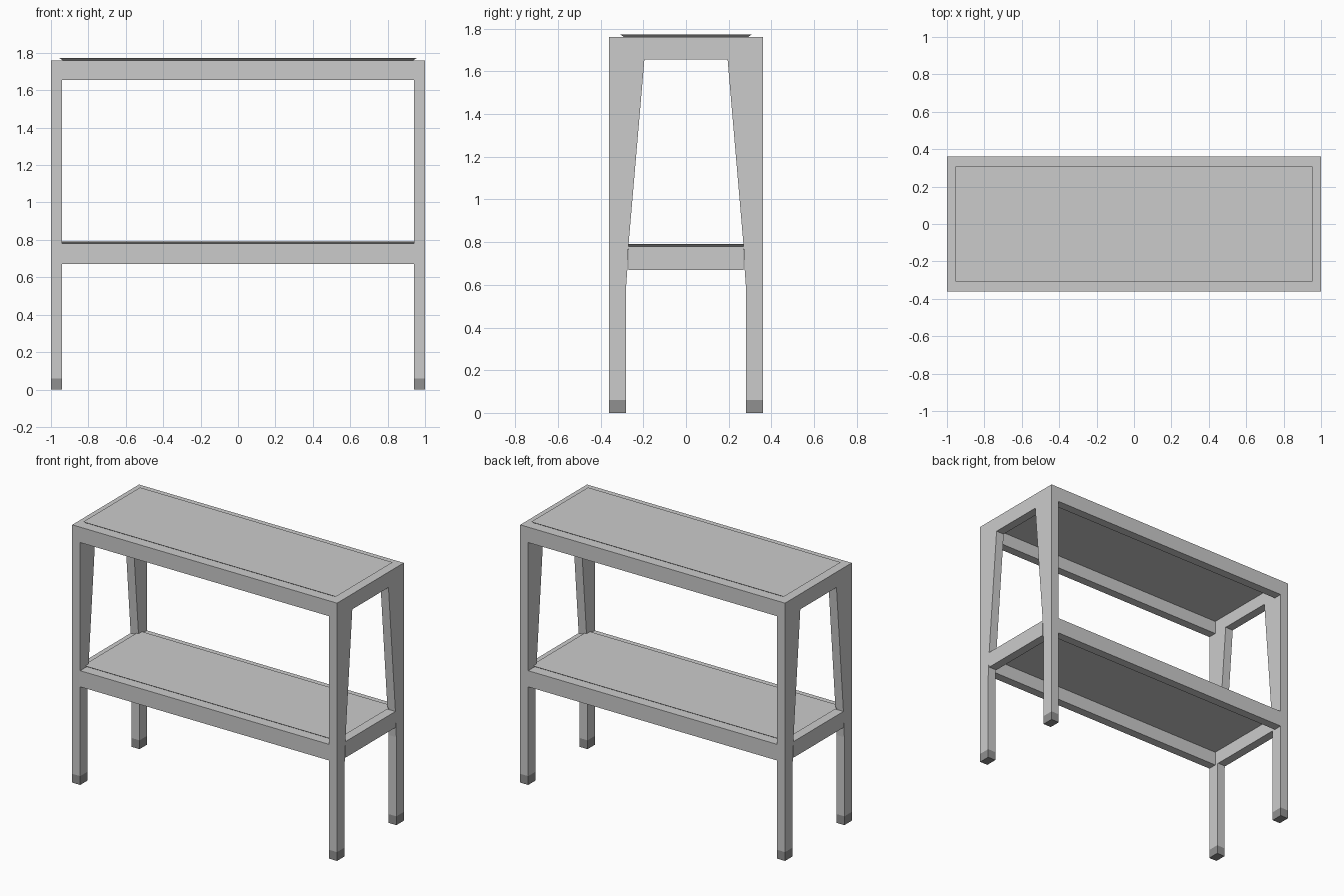
import bpy, bmesh

if "Cube" in bpy.data.objects:
    bpy.data.objects.remove(bpy.data.objects["Cube"])


def material(name, v):
    m = bpy.data.materials.new(name)
    m.diffuse_color = (v, v, v, 1)
    m.use_nodes = True
    m.node_tree.nodes["Principled BSDF"].inputs["Base Color"].default_value = m.diffuse_color
    return m


GREY = material("light grey", 0.6)
DARK = material("dark grey", 0.28)


def finish(name, bm, mat):
    bmesh.ops.recalc_face_normals(bm, faces=bm.faces)
    me = bpy.data.meshes.new(name)
    bm.to_mesh(me)
    bm.free()
    me.materials.append(mat)
    ob = bpy.data.objects.new(name, me)
    bpy.context.collection.objects.link(ob)
    return ob


def box(name, x0, x1, y0, y1, z0, z1, mat=GREY, shrink=0.0):
    """Box between limits; shrink pulls the bottom edges inward."""
    bm = bmesh.new()
    bmesh.ops.create_cube(bm, size=1)
    for v in bm.verts:
        s = shrink if v.co.z < 0 else 0
        v.co = ((x1 - s) if v.co.x > 0 else (x0 + s),
                (y1 - s) if v.co.y > 0 else (y0 + s),
                z1 if v.co.z > 0 else z0)
    return finish(name, bm, mat)


T = 0.06           # frame thickness
FOOT = 0.06        # foot height
SHELVES = {"lower": (0.67, 0.78, 0.27), "upper": (1.655, 1.76, 0.195)}

# Legs: tapered side profile, and feet
profile = [(0.36, FOOT), (0.36, 1.76), (0.195, 1.76), (0.195, 1.655),
           (0.27, 0.78), (0.275, 0.67), (0.28, 0.6), (0.28, FOOT)]
for sx, side in ((-1, "left"), (1, "right")):
    for sy, end in ((-1, "front"), (1, "back")):
        bm = bmesh.new()
        face = bm.faces.new([bm.verts.new((sx * (1 - T), sy * y, z)) for y, z in profile])
        ext = bmesh.ops.extrude_face_region(bm, geom=[face])
        for v in ext["geom"]:
            if isinstance(v, bmesh.types.BMVert):
                v.co.x = sx
        finish(f"{end}_{side}_leg", bm, GREY)
        xs = sorted((sx * (1 - T), sx))
        ys = sorted((sy * 0.28, sy * 0.36))
        box(f"{end}_{side}_foot", *xs, *ys, 0, FOOT, DARK)

# Shelf frames and panels
for level, (z0, z1, gap) in SHELVES.items():
    for s, end in ((-1, "front"), (1, "back")):
        ys = sorted((s * 0.30, s * 0.36))
        box(f"{level}_{end}_rail", -1 + T, 1 - T, *ys, z0, z1)
    for s, side in ((-1, "left"), (1, "right")):
        xs = sorted((s * (1 - T), s))
        box(f"{level}_{side}_rail", *xs, -gap, gap, z0, z1)
    box(f"{level}_shelf_base", -0.945, 0.945, -0.305, 0.305, z1 - 0.015, z1 - 0.001)
    box(f"{level}_shelf_panel", -0.955, 0.955, -0.307, 0.307, z1 - 0.001, z1 + 0.012,
        shrink=0.02)
